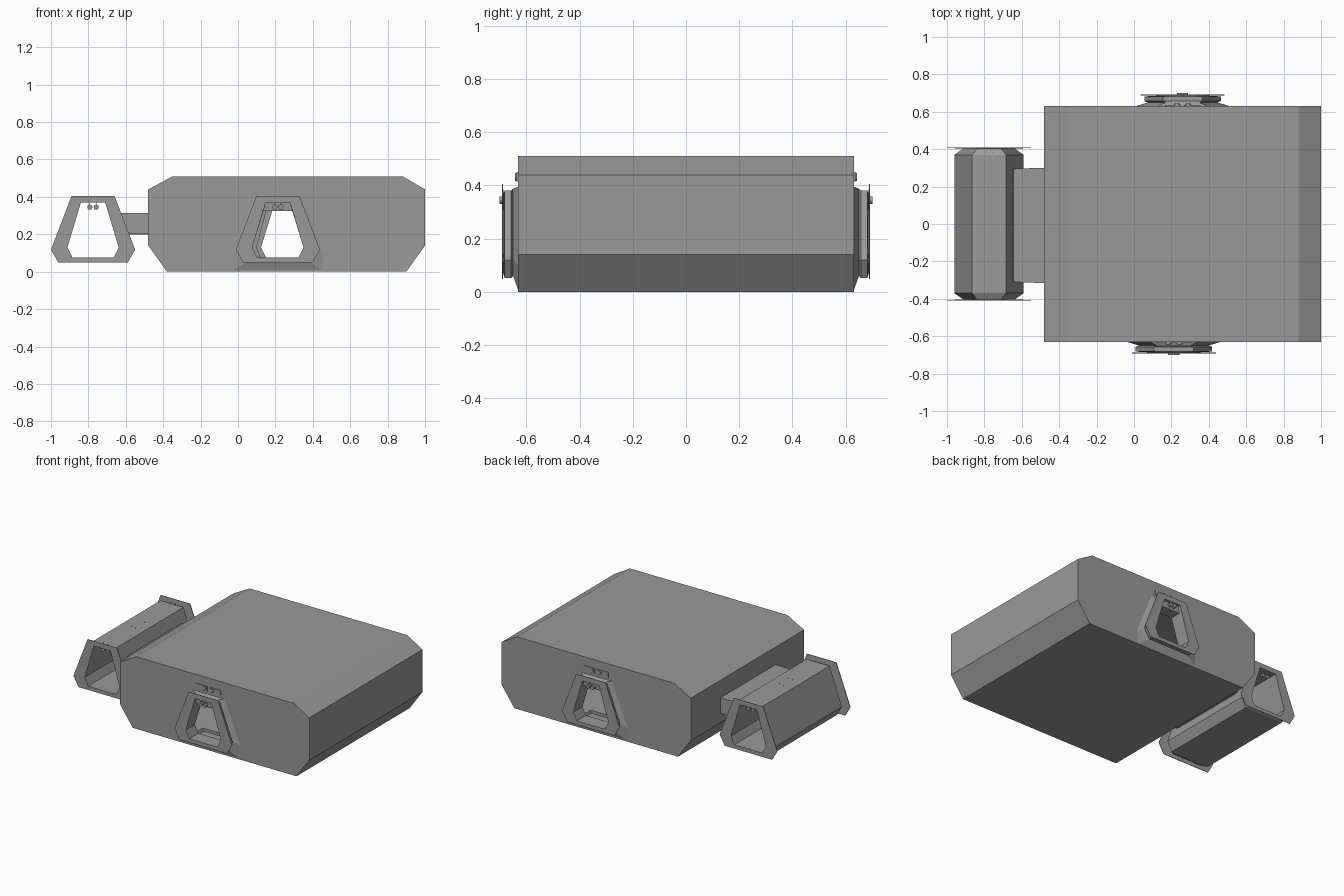
import bpy, bmesh, math
from mathutils import Matrix, Vector

cube = bpy.data.objects.get("Cube")
if cube:
    bpy.data.objects.remove(cube, do_unlink=True)

grey = bpy.data.materials.new("plain_grey")
grey.use_nodes = True
GREY = (0.32, 0.32, 0.32, 1)
grey.diffuse_color = GREY
grey.node_tree.nodes["Principled BSDF"].inputs["Base Color"].default_value = GREY


def finish(bm, name):
    bmesh.ops.recalc_face_normals(bm, faces=bm.faces)
    mesh = bpy.data.meshes.new(name)
    bm.to_mesh(mesh)
    bm.free()
    mesh.materials.append(grey)
    obj = bpy.data.objects.new(name, mesh)
    bpy.context.collection.objects.link(obj)
    return obj


def hexagon(top, z_top, mid, z_mid, low, z_low):
    """Mirrored doorway-shaped profile of (x, z) points."""
    half = [(top, z_top), (mid, z_mid), (low, z_low)]
    return half + [(-x, z) for x, z in reversed(half)]


def loft(name, sections, cx=0, side=1, loop=False):
    """Bridge (profile, y) sections; loop joins the last one to the first."""
    bm = bmesh.new()
    rings = [[bm.verts.new((cx + x, side * y, z)) for x, z in prof]
             for prof, y in sections]
    n = len(rings[0])
    pairs = list(zip(rings, rings[1:]))
    if loop:
        pairs.append((rings[-1], rings[0]))
    else:
        bm.faces.new(rings[0])
        bm.faces.new(rings[-1])
    for a, b in pairs:
        for i in range(n):
            j = (i + 1) % n
            bm.faces.new((a[i], a[j], b[j], b[i]))
    return finish(bm, name)


def box(name, x0, x1, y0, y1, z0, z1):
    bm = bmesh.new()
    size = Matrix.Diagonal((x1 - x0, y1 - y0, z1 - z0, 1))
    centre = Vector((x0 + x1, y0 + y1, z0 + z1)) / 2
    bmesh.ops.create_cube(bm, size=1, matrix=Matrix.Translation(centre) @ size)
    return finish(bm, name)


def disc(name, x, y, z, radius, depth):
    bm = bmesh.new()
    place = Matrix.Translation((x, y, z)) @ Matrix.Rotation(math.pi / 2, 4, 'X')
    bmesh.ops.create_cone(bm, cap_ends=True, segments=12, radius1=radius,
                          radius2=radius, depth=depth, matrix=place)
    return finish(bm, name)


def cut(target, cutter):
    mod = target.modifiers.new("cut", 'BOOLEAN')
    mod.operation = 'DIFFERENCE'
    mod.solver = 'EXACT'
    mod.object = cutter
    bpy.context.view_layer.objects.active = target
    bpy.ops.object.modifier_apply(modifier=mod.name)
    bpy.data.objects.remove(cutter, do_unlink=True)


# Doorway profiles
flange = hexagon(.115, .405, .225, .118, .185, .048)
tube = hexagon(.09, .388, .185, .125, .15, .06)
opening = hexagon(.065, .37, .137, .13, .11, .075)
low_opening = hexagon(.077, .325, .137, .13, .11, .075)
collar = hexagon(.125, .395, .245, .10, .235, .01)
jamb = hexagon(.105, .38, .205, .12, .165, .052)
door_hole = hexagon(.1, .36, .16, .13, .13, .05)

# Main room: chamfered block, hollowed out
hull = [(-.48, .14), (-.38, 0), (.9, 0), (1, .14),
        (1, .44), (.88, .51), (-.35, .51), (-.48, .44)]
room_void = [(-.43, .16), (-.36, .07), (.87, .07), (.95, .16),
             (.95, .41), (.85, .46), (-.33, .46), (-.43, .41)]
room = loft("main_room", [(hull, -.632), (hull, .632)])
cut(room, loft("room_cutter", [(room_void, -.58), (room_void, .58)]))

# Front and back doorways
for label, side, cx in (("front", -1, .213), ("back", 1, .26)):
    cut(room, loft("door_cutter", [(door_hole, .5), (door_hole, .7)], cx, side))
    loft(label + "_doorway",
         [(low_opening, .59), (collar, .59), (collar, .632), (tube, .65),
          (jamb, .657), (jamb, .682), (opening, .686), (flange, .688),
          (flange, .692), (opening, .692), (opening, .672), (low_opening, .67)],
         cx, side, loop=True)
    # Indicator plate above the door, with two round lamps
    for k in (-1, 1):
        xs = sorted((cx + k * .008, cx + k * .095))
        ys = sorted((side * .63, side * .637))
        box(label + "_sign_plate", *xs, *ys, .415, .45)
        disc(label + "_sign_lamp", cx + k * .03, side * .638, .432, .015, .01)
        disc(label + "_door_lamp", cx + k * .016, side * .692, .345, .014, .018)
        xs = (cx + k * .016 - .002, cx + k * .016 + .002)
        ys = sorted((side * .686, side * .69))
        box(label + "_lamp_stem", *xs, *ys, .35, .375)

# Side corridor: open tube pinched at both ends, with flat end flanges
CX = -.775
loft("side_corridor",
     [(tube, -.37), (opening, -.404), (flange, -.406), (flange, -.41),
      (opening, -.41), (opening, .41), (flange, .41), (flange, .406),
      (opening, .404), (tube, .37)], CX, loop=True)

# Hanging lamps in the corridor
for y in (-.37, -.06, .04, .38):
    for k in (-1, 1):
        x = CX + k * .017
        disc("corridor_lamp", x, y, .345, .014, .012)
        box("corridor_lamp_stem", x - .002, x + .002, y - .002, y + .002,
            .35, .39)

# Link between corridor and main room, slightly narrowed midway
link = box("link_passage", -.655, -.47, -.31, .295, .205, .315)
for v in link.data.vertices:
    if v.co.x > -.5:
        v.co.y *= 1.02
    elif v.co.z > .3:
        v.co.x += .01
box("link_floor_rib", -.62, -.475, -.29, .28, .2, .225)
